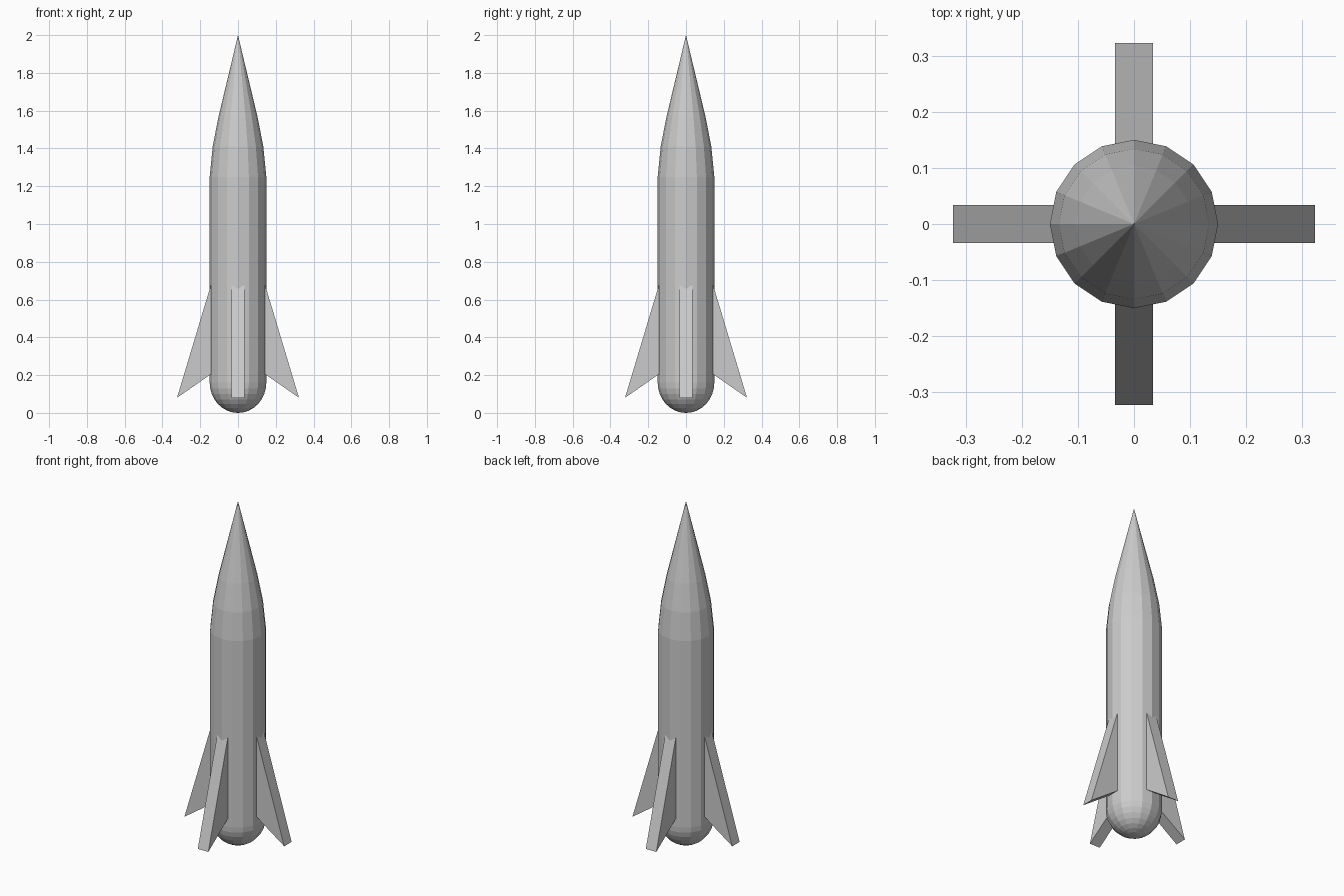
import bpy, bmesh
from math import sin, cos, pi, radians
from mathutils import Matrix

cube = bpy.data.objects.get("Cube")
if cube:
    bpy.data.objects.remove(cube, do_unlink=True)

SIDES = 16
RADIUS = 0.15
FIN_HALF = 0.034

grey = bpy.data.materials.new("light_grey")
grey.use_nodes = True
colour = (0.6, 0.6, 0.6, 1)
grey.diffuse_color = colour
grey.node_tree.nodes["Principled BSDF"].inputs["Base Color"].default_value = colour


def finish(bm, name):
    bmesh.ops.recalc_face_normals(bm, faces=bm.faces)
    mesh = bpy.data.meshes.new(name)
    bm.to_mesh(mesh)
    bm.free()
    mesh.materials.append(grey)
    obj = bpy.data.objects.new(name, mesh)
    bpy.context.collection.objects.link(obj)
    return obj


# Body: rounded tail, straight tube and tapered nose, turned from one profile
tail = [(RADIUS * sin(i * pi / 16), 0.16 * (1 - cos(i * pi / 16))) for i in range(9)]
profile = tail + [(RADIUS, 1.25), (0.134, 1.41), (0.104, 1.565), (0, 2)]
bm = bmesh.new()
verts = [bm.verts.new((r, 0, z)) for r, z in profile]
edges = [bm.edges.new(pair) for pair in zip(verts, verts[1:])]
bmesh.ops.spin(bm, geom=verts + edges, cent=(0, 0, 0), axis=(0, 0, 1),
               angle=2 * pi, steps=SIDES)
bmesh.ops.remove_doubles(bm, verts=bm.verts, dist=0.0005)
finish(bm, "body")

# Fins: swept wedge outline with thickness, rooted inside the body
outline = [(0.1, 0.822), (0.323, 0.08), (0.1, 0.235)]
for name, angle in (("left_fin", 0), ("back_fin", 90), ("right_fin", 180), ("front_fin", 270)):
    bm = bmesh.new()
    face = bm.faces.new([bm.verts.new((r, -FIN_HALF, z)) for r, z in outline])
    side = bmesh.ops.extrude_face_region(bm, geom=[face])["geom"]
    bmesh.ops.translate(bm, vec=(0, 2 * FIN_HALF, 0),
                        verts=[v for v in side if isinstance(v, bmesh.types.BMVert)])
    bmesh.ops.rotate(bm, verts=bm.verts, cent=(0, 0, 0),
                     matrix=Matrix.Rotation(radians(angle), 3, "Z"))
    finish(bm, name)
